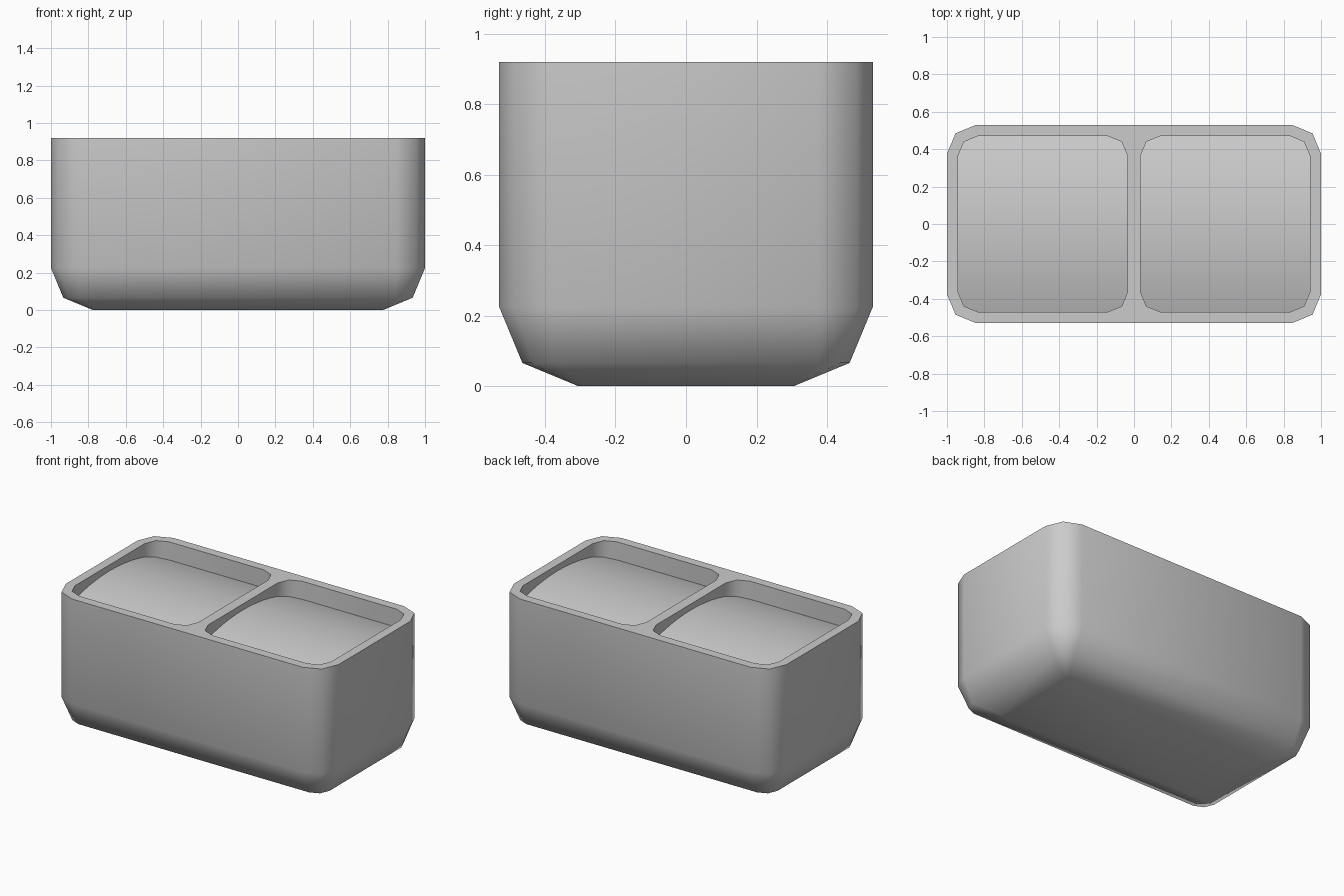
import bpy, math

if "Cube" in bpy.data.objects:
    bpy.data.objects.remove(bpy.data.objects["Cube"])

HX, HY, TOP = 1.0, 0.53, 0.92      # body half sizes and height
BEND = 1 - math.sqrt(0.5)          # 45 degree point of a two-step round


def make_object(name, verts, faces):
    mesh = bpy.data.meshes.new(name)
    mesh.from_pydata(verts, [], faces)
    obj = bpy.data.objects.new(name, mesh)
    bpy.context.collection.objects.link(obj)
    return obj


def loft(name, rings):
    n = len(rings[0])
    verts = [v for r in rings for v in r]
    faces = [(i * n + j, i * n + (j + 1) % n, (i + 1) * n + (j + 1) % n, (i + 1) * n + j)
             for i in range(len(rings) - 1) for j in range(n)]
    faces += [tuple(reversed(range(n))), tuple(range(len(verts) - n, len(verts)))]
    return make_object(name, verts, faces)


def rounded_rect(hx, hy, r, z):
    ring = []
    for k, (sx, sy) in enumerate([(1, 1), (-1, 1), (-1, -1), (1, -1)]):
        for s in range(3):
            a = math.radians(90 * k + 45 * s)
            ring.append((sx * (hx - r) + r * math.cos(a), sy * (hy - r) + r * math.sin(a), z))
    return ring


# Body: straight walls with a two-step rounded base
R = 0.225
rings = [rounded_rect(HX - i, HY - i, max(0.155 - i, 0.015), z)
         for i, z in [(R, 0), (R * BEND, R * BEND), (0, R), (0, TOP)]]
body = loft("planter_body", rings)


# Pocket cutter: rounded outline with a floor arched from front to back
def pocket(cx):
    hw, hd, r = 0.4525, 0.47, 0.105
    edge = [(hd, hw - r), (hd - r * BEND, hw - r * BEND), (hd - r, hw)]
    mid = [(hd - r) * t / 5 for t in range(4, -5, -1)]
    rows = edge + [(y, hw) for y in mid] + [(-y, w) for y, w in reversed(edge)]
    sections = []
    for y, w in rows:
        z = 0.80 + 0.08 * (1 - (y / hd) ** 2)
        sections.append([(cx - w, y, z), (cx + w, y, z), (cx + w, y, 1.1), (cx - w, y, 1.1)])
    obj = loft("pocket_cutter", sections)
    obj.hide_render = True
    return obj


def activate(obj):
    bpy.ops.object.select_all(action='DESELECT')
    obj.select_set(True)
    bpy.context.view_layer.objects.active = obj


# Make normals consistent, then cut both pockets
cutters = [pocket(s * 0.4875) for s in (-1, 1)]
for obj in [body] + cutters:
    activate(obj)
    bpy.ops.object.mode_set(mode='EDIT')
    bpy.ops.mesh.select_all(action='SELECT')
    bpy.ops.mesh.normals_make_consistent(inside=False)
    bpy.ops.object.mode_set(mode='OBJECT')

activate(body)
for cutter in cutters:
    mod = body.modifiers.new("pocket", 'BOOLEAN')
    mod.operation = 'DIFFERENCE'
    mod.solver = 'EXACT'
    mod.object = cutter
    bpy.ops.object.modifier_apply(modifier=mod.name)
    bpy.data.objects.remove(cutter)

activate(body)
bpy.ops.object.shade_smooth_by_angle(angle=math.radians(50))
